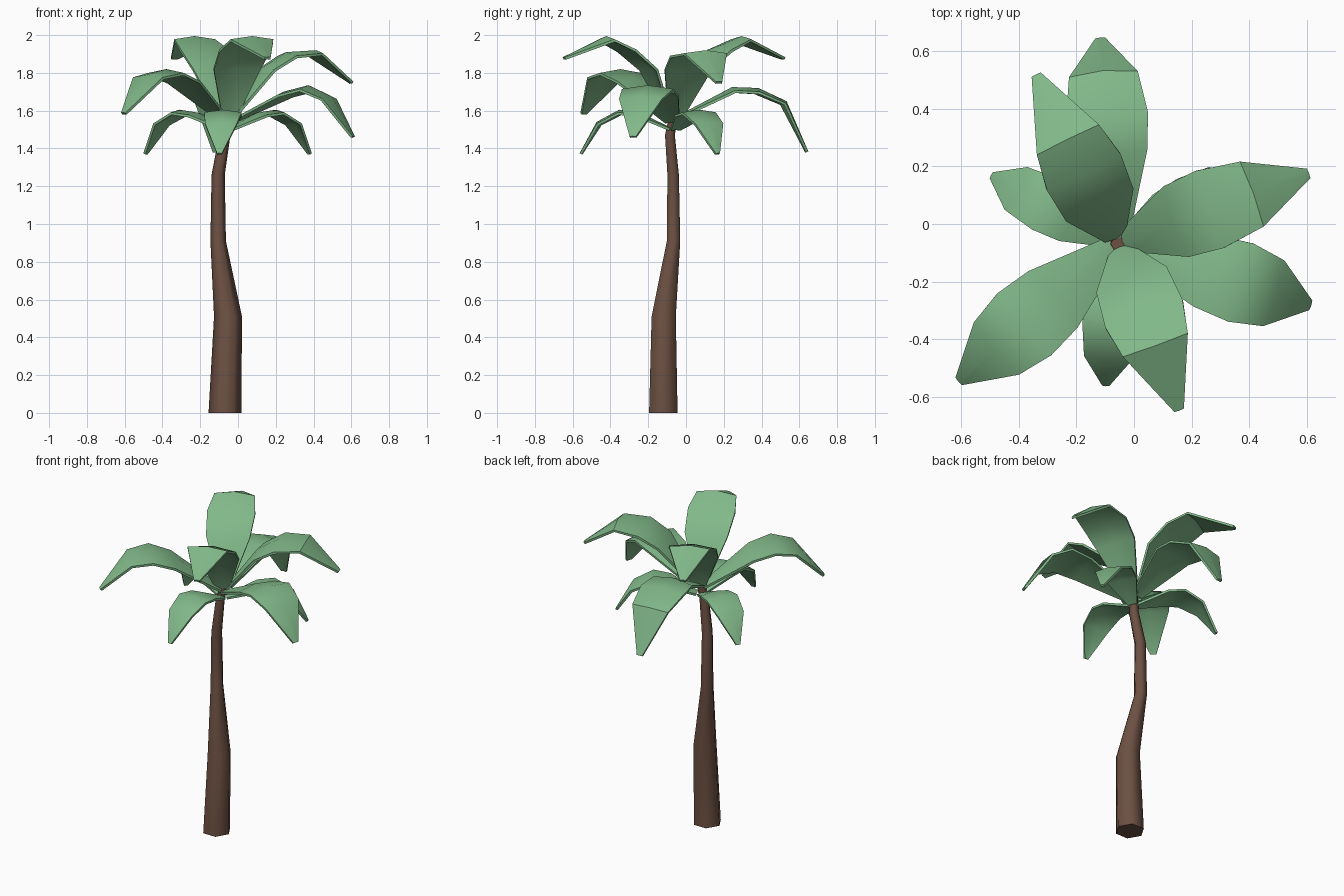
import bpy, bmesh, math
from mathutils import Vector

if "Cube" in bpy.data.objects:
    bpy.data.objects.remove(bpy.data.objects["Cube"])


def material(name, rgb):
    m = bpy.data.materials.new(name)
    m.diffuse_color = (*rgb, 1)
    m.use_nodes = True
    m.node_tree.nodes["Principled BSDF"].inputs["Base Color"].default_value = m.diffuse_color
    return m


BARK = material("bark", (0.15, 0.08, 0.055))
GREEN = material("leaf_green", (0.22, 0.48, 0.25))


def finish(bm, name, mat, angle):
    bmesh.ops.recalc_face_normals(bm, faces=bm.faces)
    me = bpy.data.meshes.new(name)
    bm.to_mesh(me)
    bm.free()
    me.materials.append(mat)
    ob = bpy.data.objects.new(name, me)
    bpy.context.collection.objects.link(ob)
    bpy.ops.object.select_all(action='DESELECT')
    ob.select_set(True)
    bpy.context.view_layer.objects.active = ob
    bpy.ops.object.shade_smooth_by_angle(angle=math.radians(angle))
    return ob


def bridge(bm, rings):
    n = len(rings[0])
    for a, b in zip(rings, rings[1:]):
        for i in range(n):
            j = (i + 1) % n
            bm.faces.new((a[i], a[j], b[j], b[i]))
    bm.faces.new(rings[0])
    bm.faces.new(rings[-1])


# Trunk: bent hexagonal tube (x, y, z, radius)
path = [(-.069, -.12, 0, .087), (-.053, -.118, .51, .074), (-.105, -.066, .91, .041),
        (-.105, -.068, 1.26, .035), (-.07, -.085, 1.47, .03), (-.055, -.068, 1.57, .026)]
bm = bmesh.new()
rings = [[bm.verts.new((x + r * math.cos(k * math.pi / 3), y + r * math.sin(k * math.pi / 3), z))
          for k in range(6)] for x, y, z, r in path]
bridge(bm, rings)
finish(bm, "trunk", BARK, 65)

# Leaves: arched blades with a shallow midrib fold
CROWN = Vector((-.055, -.065, 0))
WIDTHS = (.08, .26, .285, .24, .035)
THICK = .014


def leaf(name, azimuth, profile, scale=1.0):
    a = math.radians(azimuth)
    out = Vector((math.cos(a), math.sin(a), 0))
    side = Vector((-out.y, out.x, 0))
    pts = [CROWN + out * r + Vector((0, 0, z)) for r, z in profile]
    bm = bmesh.new()
    rings = []
    for i, p in enumerate(pts):
        t = (pts[min(i + 1, len(pts) - 1)] - pts[max(i - 1, 0)]).normalized()
        up = t.cross(side).normalized()
        half = side * WIDTHS[i] * scale / 2
        sag = up * WIDTHS[i] * scale * .07
        th = up * THICK
        section = (p - half - sag, p, p + half - sag,
                   p + half - sag - th, p - th, p - half - sag - th)
        rings.append([bm.verts.new(v) for v in section])
    bridge(bm, rings)
    finish(bm, name, GREEN, 40)


# Lower tier
for k, az in enumerate((-95, 28, 152)):
    leaf(f"lower_leaf_{k + 1}", az,
         [(.015, 1.51), (.18, 1.59), (.29, 1.605), (.41, 1.54), (.5, 1.375)], .7)

# Middle tier
leaf("middle_leaf_1", 95, [(.015, 1.57), (.31, 1.725), (.45, 1.72), (.6, 1.65), (.715, 1.385)])
leaf("middle_leaf_2", -18, [(.015, 1.55), (.31, 1.7), (.45, 1.735), (.58, 1.675), (.705, 1.465)])
leaf("middle_leaf_3", -139, [(.015, 1.56), (.29, 1.77), (.43, 1.82), (.57, 1.79), (.735, 1.59)])

# Upper tier
leaf("upper_leaf_1", 20, [(.015, 1.57), (.2, 1.83), (.33, 1.91), (.5, 1.92), (.705, 1.755)])
leaf("upper_leaf_2", 116, [(.015, 1.57), (.13, 1.83), (.26, 1.94), (.4, 1.995), (.65, 1.885)])
leaf("upper_leaf_3", -70, [(.015, 1.57), (.12, 1.83), (.25, 1.94), (.38, 1.995), (.62, 1.885)])
